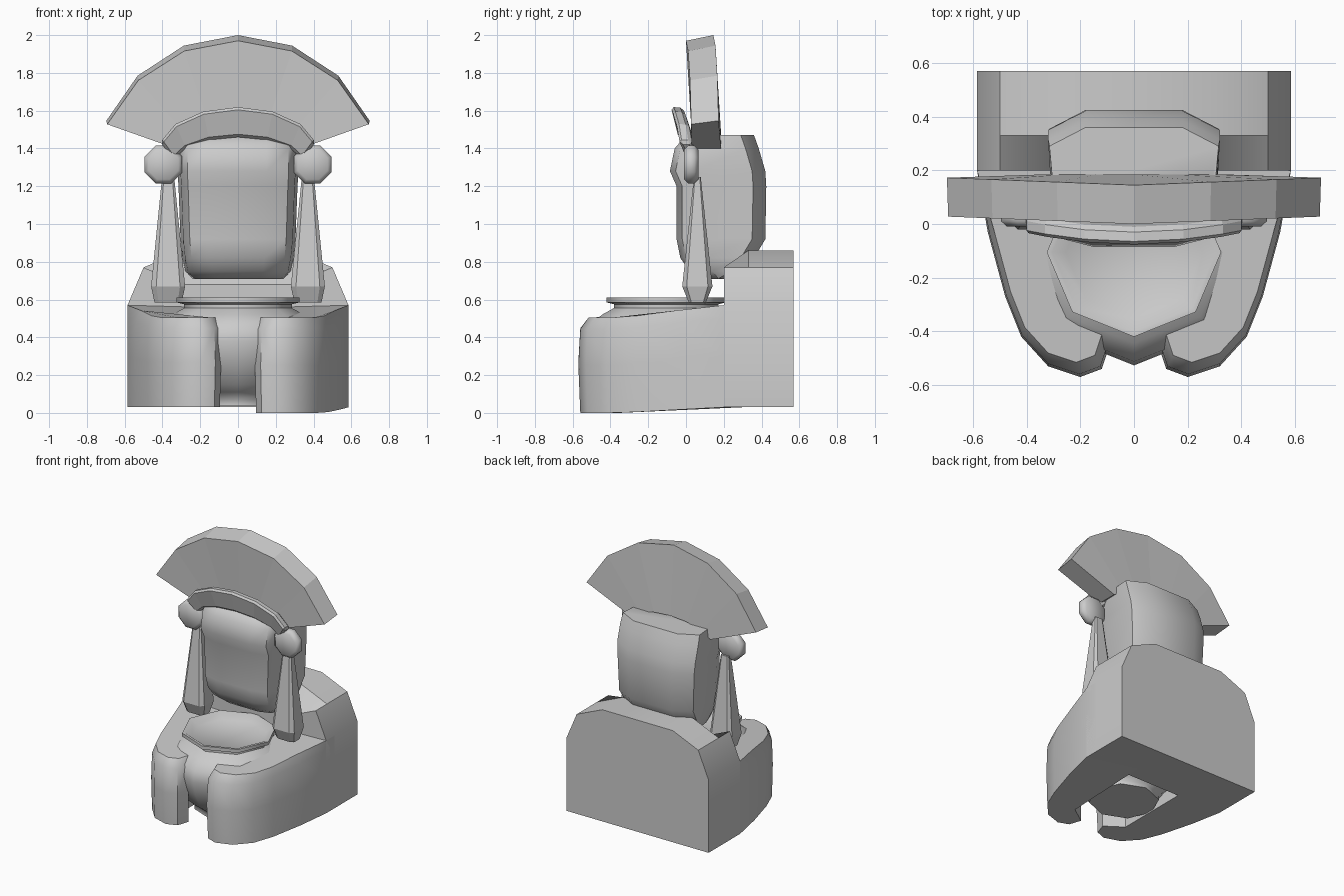
import bpy, bmesh
from math import sin, cos, radians, pi

if "Cube" in bpy.data.objects:
    bpy.data.objects.remove(bpy.data.objects["Cube"])


def finish(name, bm, bevel=0, smooth=None):
    bmesh.ops.recalc_face_normals(bm, faces=bm.faces)
    me = bpy.data.meshes.new(name)
    bm.to_mesh(me)
    bm.free()
    ob = bpy.data.objects.new(name, me)
    bpy.context.collection.objects.link(ob)
    if bevel:
        mod = ob.modifiers.new("bevel", 'BEVEL')
        mod.width = bevel
        mod.segments = 1
        mod.limit_method = 'ANGLE'
    if smooth:
        bpy.ops.object.select_all(action='DESELECT')
        ob.select_set(True)
        bpy.context.view_layer.objects.active = ob
        bpy.ops.object.shade_smooth_by_angle(angle=radians(smooth))
    return ob


def loft(name, rings, **kw):
    """Skin a list of equal-length closed rings and cap both ends."""
    bm = bmesh.new()
    rows = [[bm.verts.new(p) for p in r] for r in rings]
    n = len(rows[0])
    for a, b in zip(rows, rows[1:]):
        for i in range(n):
            j = (i + 1) % n
            bm.faces.new((a[i], a[j], b[j], b[i]))
    bm.faces.new(rows[0])
    bm.faces.new(rows[-1])
    return finish(name, bm, **kw)


def mirrored(half):
    return half + [(-x, y) for x, y in reversed(half)]


# Torso: arched block with a sloping front shoulder
def torso_ring(y, top):
    prof = mirrored([(.585, .03), (.585, .57), (.5, .77), (.29, top)])
    return [(x, y, z) for x, z in prof]


loft("torso", [torso_ring(.2, .68), torso_ring(.33, .86), torso_ring(.57, .86)], smooth=35)

# Folded legs wrapping around the bowl
leg_plan = [(.585, .3), (.585, .2), (.545, -.03), (.48, -.27), (.42, -.42),
            (.32, -.53), (.2, -.57), (.12, -.54), (.09, -.45), (.22, -.36), (.22, .3)]
for side, name in ((-1, "left_leg"), (1, "right_leg")):
    rings = []
    for t, scale in ((0, .975), (.5, 1), (.88, .975), (1, .87)):
        ring = []
        for x, y in leg_plan:
            front = min(1, max(0, (.2 - y) / .55))
            top = .57 - .065 * front
            base = .03 - (.03 * front if side > 0 else 0)
            s = 1 if y > .1 else scale
            ring.append((side * (.32 + (x - .32) * s), -.15 + (y + .15) * s,
                         base + (top - base) * t))
        rings.append(ring)
    loft(name, rings, smooth=45)

# Bowl: eight-sided lathe with a rolled rim and a sunken floor
bowl_profile = [(.24, .04), (.24, .07), (.28, .11), (.34, .15), (.405, .27), (.435, .38),
                (.42, .46), (.35, .52), (.285, .555), (.285, .575), (.325, .585),
                (.325, .61), (.305, .61), (.255, .575)]
loft("bowl", [[(r * cos(k * pi / 4), -.105 + r * .97 * sin(k * pi / 4), z)
               for k in range(8)] for r, z in bowl_profile], smooth=50)

# Head: rounded block built from horizontal slices
head_rings = []
for z, w, yf, yb in ((.71, .23, .07, .24), (.75, .265, .02, .31), (.82, .28, -.03, .36),
                     (.92, .29, -.05, .42), (1.2, .30, -.05, .425), (1.28, .305, -.085, .42),
                     (1.4, .305, -.06, .385), (1.47, .30, .0, .36)):
    half = [(.5 * w, yf), (.88 * w, yf + .03), (w, yf + .12), (1.05 * w, yb - .07), (.6 * w, yb)]
    head_rings.append([(x, y, z) for x, y in mirrored(half)])
loft("head", head_rings, smooth=50)

# Fan crest: seven-point arc, slightly bowed and slanted
crest = []
for k in range(7):
    a = radians(23.5 + 22.17 * k)
    c, s = cos(a), sin(a)
    yf = .03 * abs(c)
    crest.append([(.755 * c, yf, 1.235 + .735 * s), (.76 * c, yf + .145, 1.246 + .754 * s),
                  (.36 * c, .185, 1.34 + .15 * s), (.36 * c, .03, 1.34 + .15 * s)])
loft("crest", crest)

# Headband: curved strip leaning forward at the top
band = []
for k in range(7):
    a = radians(12 + 26 * k)
    c, s = cos(a), sin(a)
    y = -.08 + .045 * c * c
    band.append([(.42 * c, y, 1.385 + .235 * s), (.42 * c, y + .065, 1.385 + .23 * s),
                 (.35 * c, y + .11, 1.31 + .15 * s), (.35 * c, y + .04, 1.31 + .15 * s)])
loft("headband", band, bevel=.015)

# Ear discs and hanging pendants, one pair each
for side, word in ((-1, "left"), (1, "right")):
    disc = []
    for y, r in ((-.01, .085), (.01, .108), (.045, .108), (.065, .085)):
        disc.append([(side * .395 + r * cos((k + .5) * pi / 4), y,
                      1.315 + r * sin((k + .5) * pi / 4)) for k in range(8)])
    loft(word + "_ear_disc", disc, smooth=50)
    pend = []
    for z, w, d in ((1.25, .032, .018), (.67, .09, .08), (.585, .072, .045)):
        e = .7
        oct_ = [(1, -e), (1, e), (e, 1), (-e, 1), (-1, e), (-1, -e), (-e, -1), (e, -1)]
        pend.append([(side * .37 + w * u, .06 + d * v, z) for u, v in oct_])
    loft(word + "_pendant", pend)
